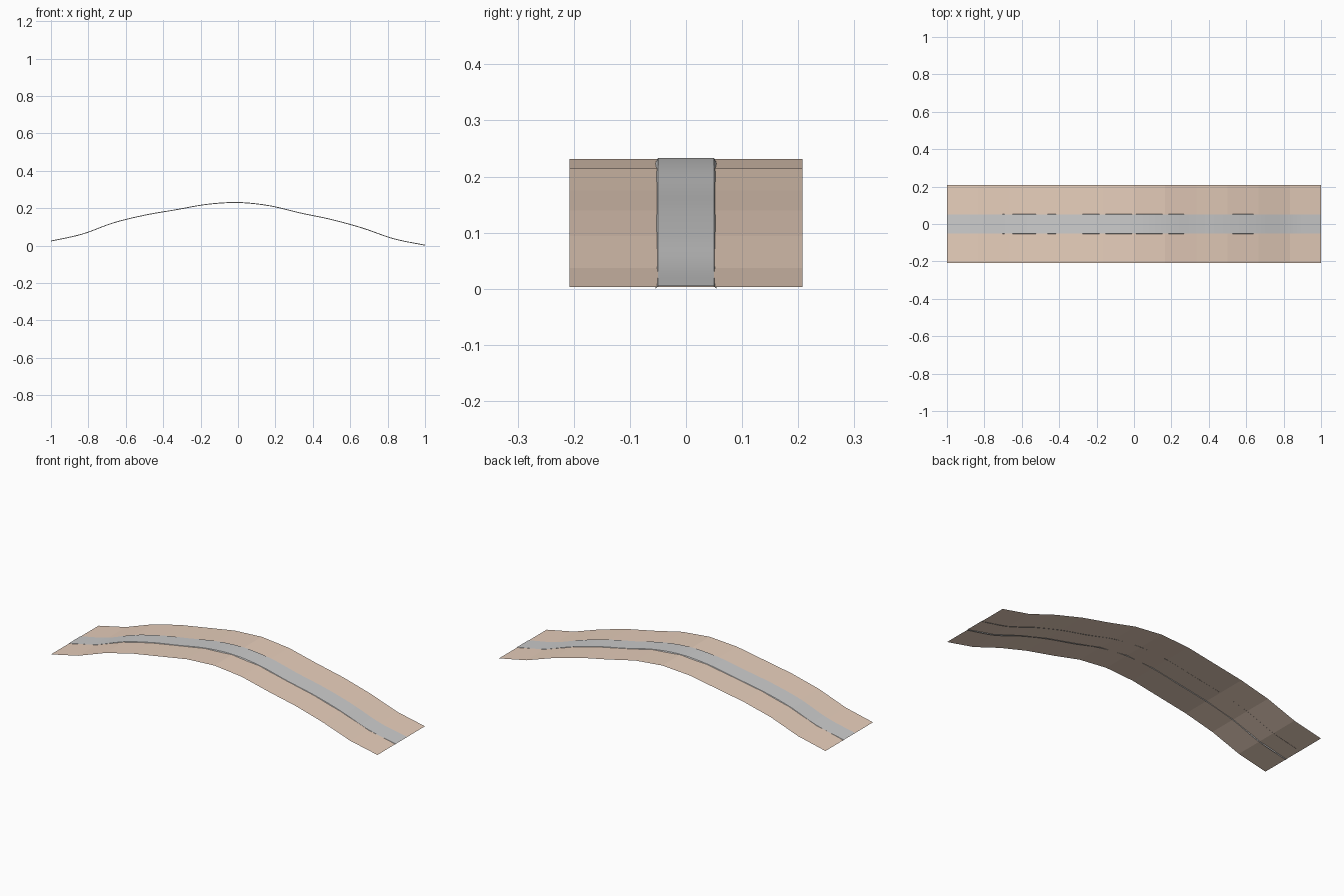
import bpy, bmesh

if "Cube" in bpy.data.objects:
    bpy.data.objects.remove(bpy.data.objects["Cube"])

# Hill heights at 13 evenly spaced stations along x
HILL = [0.025, 0.062, 0.122, 0.163, 0.192, 0.221, 0.231,
        0.214, 0.175, 0.140, 0.094, 0.037, 0.003]
STEP = 2.0 / (len(HILL) - 1)


def loft(name, path, section):
    """Sweep an open (y, dz) section along an (x, z) path as a sheet."""
    bm = bmesh.new()
    rows = [[bm.verts.new((x, y, z + dz)) for y, dz in section] for x, z in path]
    for a, b in zip(rows, rows[1:]):
        for j in range(len(section) - 1):
            bm.faces.new((a[j], b[j], b[j + 1], a[j + 1]))
    mesh = bpy.data.meshes.new(name)
    bm.to_mesh(mesh)
    bm.free()
    obj = bpy.data.objects.new(name, mesh)
    bpy.context.collection.objects.link(obj)
    return obj


def smooth_path(heights, sub):
    """Catmull-Rom curve through the hill stations."""
    n = len(heights)
    h = [2 * heights[0] - heights[1]] + heights + [2 * heights[-1] - heights[-2]]
    pts = []
    for i in range(n - 1):
        p0, p1, p2, p3 = h[i:i + 4]
        for k in range(sub):
            t = k / sub
            z = 0.5 * (2 * p1 + (p2 - p0) * t + (2 * p0 - 5 * p1 + 4 * p2 - p3) * t ** 2
                       + (3 * p1 - p0 - 3 * p2 + p3) * t ** 3)
            pts.append((-1 + (i + t) * STEP, z))
    pts.append((1.0, heights[-1]))
    return pts


# Faceted ground strip
ground = loft("ground_strip", [(-1 + i * STEP, z) for i, z in enumerate(HILL)],
              [(-0.208, 0), (0.208, 0)])
earth = bpy.data.materials.new("earth")
earth.diffuse_color = (0.80, 0.62, 0.50, 1)
earth.use_nodes = True
earth.node_tree.nodes["Principled BSDF"].inputs["Base Color"].default_value = earth.diffuse_color
ground.data.materials.append(earth)

# Smooth road with narrow sloping shoulders that sink into the ground
road = loft("road", smooth_path(HILL, 6),
            [(-0.054, -0.003), (-0.050, 0.0018), (0.050, 0.0018), (0.054, -0.003)])
bpy.context.view_layer.objects.active = road
road.select_set(True)
bpy.ops.object.shade_smooth_by_angle()
